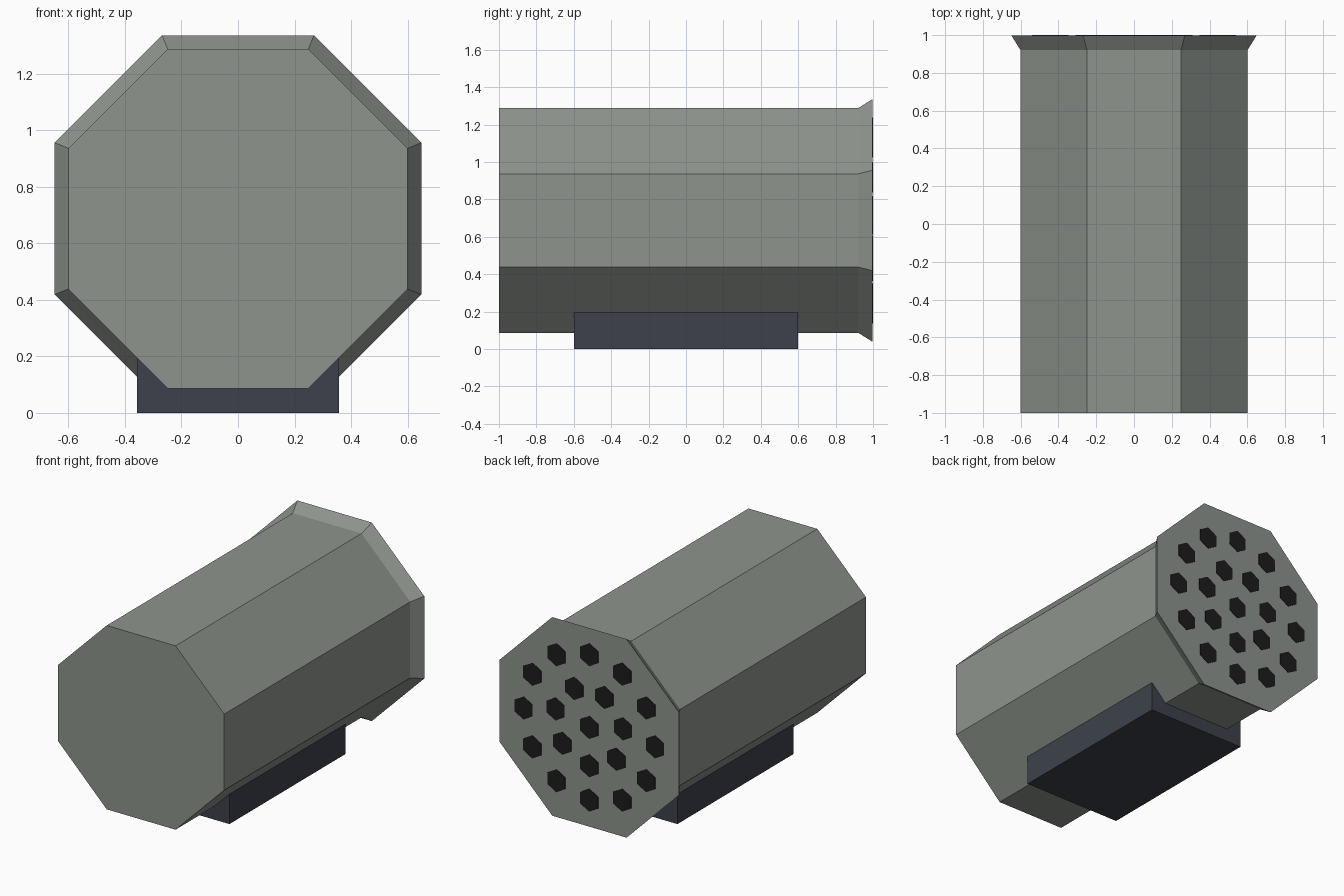
import bpy
import bmesh
import math

cube = bpy.data.objects.get("Cube")
if cube:
    bpy.data.objects.remove(cube, do_unlink=True)

AXIS_Z = 0.6875
BACK = 0.997


def material(name, color):
    mat = bpy.data.materials.new(name)
    mat.use_nodes = True
    mat.diffuse_color = (*color, 1)
    bsdf = mat.node_tree.nodes["Principled BSDF"]
    bsdf.inputs["Base Color"].default_value = (*color, 1)
    bsdf.inputs["Roughness"].default_value = 0.8
    return mat


def loft(name, sides, sections, mat, x=0, z=AXIS_Z, turn=0):
    """Regular prism along y, lofted through (y, radius) sections."""
    bm = bmesh.new()
    rings = []
    for y, radius in sections:
        angles = [turn + math.tau * i / sides for i in range(sides)]
        rings.append([bm.verts.new((x + radius * math.cos(a), y, z + radius * math.sin(a)))
                      for a in angles])
    for a, b in zip(rings, rings[1:]):
        for i in range(sides):
            j = (i + 1) % sides
            bm.faces.new((a[i], a[j], b[j], b[i]))
    bm.faces.new(rings[0])
    bm.faces.new(rings[-1])
    bmesh.ops.recalc_face_normals(bm, faces=bm.faces)
    mesh = bpy.data.meshes.new(name)
    bm.to_mesh(mesh)
    bm.free()
    mesh.materials.append(mat)
    obj = bpy.data.objects.new(name, mesh)
    bpy.context.collection.objects.link(obj)
    return obj


grey = material("grey green metal", (0.27, 0.295, 0.265))
slate = material("dark slate", (0.047, 0.053, 0.07))
black = material("tube black", (0.012, 0.012, 0.012))

# Octagonal housing with a flared back rim
loft("pod_housing", 8, [(-1, 0.65), (0.92, 0.65), (BACK, 0.702)], grey, turn=math.pi / 8)

# Mounting block underneath
bpy.ops.mesh.primitive_cube_add(size=1, location=(0, 0, 0.0975))
mount = bpy.context.object
mount.name = "mounting_block"
mount.scale = (0.716, 1.2, 0.195)
mount.data.materials.append(slate)

# Hexagonal tube openings: one centre, an inner ring and an outer ring
for ring, (count, radius) in enumerate([(1, 0), (7, 0.25), (12, 0.475)]):
    for i in range(count):
        a = -math.pi / 2 + math.tau * i / count
        loft(f"tube_opening_{ring}_{i}", 6, [(BACK - 0.002, 0.075), (1, 0.075)], black,
             x=radius * math.cos(a), z=AXIS_Z + radius * math.sin(a), turn=math.pi / 6)
